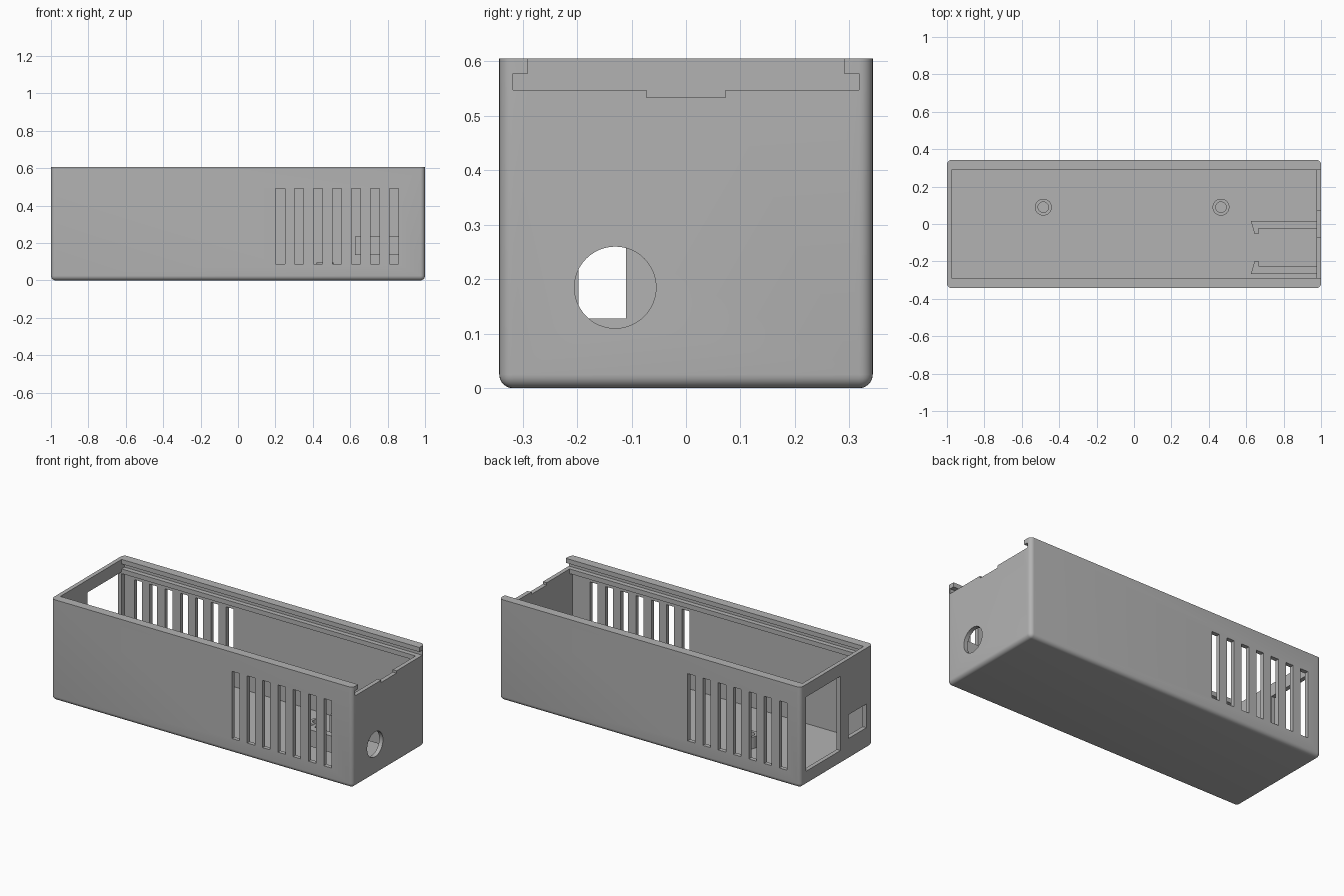
import bpy, bmesh
from math import radians

if "Cube" in bpy.data.objects:
    bpy.data.objects.remove(bpy.data.objects["Cube"], do_unlink=True)

grey = bpy.data.materials.new("plastic grey")
grey.use_nodes = True
colour = (0.45, 0.45, 0.45, 1)
grey.diffuse_color = colour
grey.node_tree.nodes["Principled BSDF"].inputs["Base Color"].default_value = colour


def finish(name, bm):
    bmesh.ops.recalc_face_normals(bm, faces=bm.faces)
    mesh = bpy.data.meshes.new(name)
    bm.to_mesh(mesh)
    bm.free()
    mesh.materials.append(grey)
    obj = bpy.data.objects.new(name, mesh)
    bpy.context.collection.objects.link(obj)
    return obj


def add_box(bm, x, y, z):
    verts = bmesh.ops.create_cube(bm, size=1)["verts"]
    for v in verts:
        for i, (low, high) in enumerate((x, y, z)):
            v.co[i] = high if v.co[i] > 0 else low


def box(name, x, y, z):
    bm = bmesh.new()
    add_box(bm, x, y, z)
    return finish(name, bm)


def cylinder(name, radius, depth, location, turn=0):
    bpy.ops.mesh.primitive_cylinder_add(vertices=48, radius=radius, depth=depth,
                                        location=location, rotation=(0, turn, 0))
    obj = bpy.context.object
    obj.name = name
    obj.data.materials.append(grey)
    return obj


def cut(target, cutter):
    cutter.hide_render = True
    mod = target.modifiers.new("cut", "BOOLEAN")
    mod.operation = "DIFFERENCE"
    mod.solver = "EXACT"
    mod.object = cutter
    bpy.context.view_layer.objects.active = target
    bpy.ops.object.modifier_apply(modifier=mod.name)
    bpy.data.objects.remove(cutter, do_unlink=True)


def smooth(obj):
    bpy.ops.object.select_all(action="DESELECT")
    obj.select_set(True)
    bpy.context.view_layer.objects.active = obj
    bpy.ops.object.shade_smooth_by_angle(angle=radians(30))


# Case: block rounded on the floor and upright edges
W, H, T = 0.343, 0.605, 0.025
bm = bmesh.new()
add_box(bm, (-1, 1), (-W, W), (0, H))
edges = [e for e in bm.edges if min(v.co.z for v in e.verts) < H / 2]
bmesh.ops.bevel(bm, geom=edges, offset=T, segments=6, profile=0.5, affect="EDGES")
case = finish("case", bm)

# Interior, lid throat, lid groove and finger notch
IN, LIP = W - T, 0.29
END = 1 - T
cut(case, box("interior", (-END, END), (-IN, IN), (T, 0.52)))
cut(case, box("throat", (-END, END), (-LIP, LIP), (0.4, 0.8)))
cut(case, box("lid_exit", (0.5, 1.2), (-LIP, LIP), (0.548, 0.8)))
cut(case, box("lid_groove", (-END, 1.2), (-IN, IN), (0.548, 0.578)))
cut(case, box("finger_notch", (0.9, 1.2), (-0.073, 0.073), (0.534, 0.7)))

# Vent slots: one group in each long wall, at opposite ends
for name, start, y in (("front_vents", 0.2, -W), ("back_vents", -0.91, W)):
    bm = bmesh.new()
    for i in range(7):
        x = start + i * 0.1015
        add_box(bm, (x, x + 0.05), (y - 0.1, y + 0.1), (0.087, 0.49))
    cut(case, finish(name, bm))

# End wall openings
cut(case, box("large_opening", (-1.1, -0.9), (-0.035, 0.29), (0.085, 0.53)))
cut(case, box("small_opening", (-1.1, -0.9), (-0.28, -0.11), (0.128, 0.27)))
cut(case, cylinder("round_hole", 0.075, 0.2, (1, -0.13, 0.185), radians(90)))
smooth(case)

# Screw posts on the floor
for side, x in (("right", -0.485), ("left", 0.465)):
    post = cylinder(side + "_screw_post", 0.045, 0.075, (x, 0.09, 0.0575))
    cut(post, cylinder("bore", 0.028, 0.1, (x, 0.09, 0.08)))
    smooth(post)

# Snap arms with hooked tips either side of the round hole
hook = [(0.625, 0.142), (0.645, 0.072), (0.665, 0.072), (0.665, 0.1),
        (END, 0.1), (END, 0.142)]
for name, side in (("back_snap_arm", 1), ("front_snap_arm", -1)):
    bm = bmesh.new()
    face = bm.faces.new([bm.verts.new((x, -0.125 + side * y, 0.135)) for x, y in hook])
    raised = bmesh.ops.extrude_face_region(bm, geom=[face])["geom"]
    bmesh.ops.translate(bm, vec=(0, 0, 0.1),
                        verts=[g for g in raised if isinstance(g, bmesh.types.BMVert)])
    finish(name, bm)
